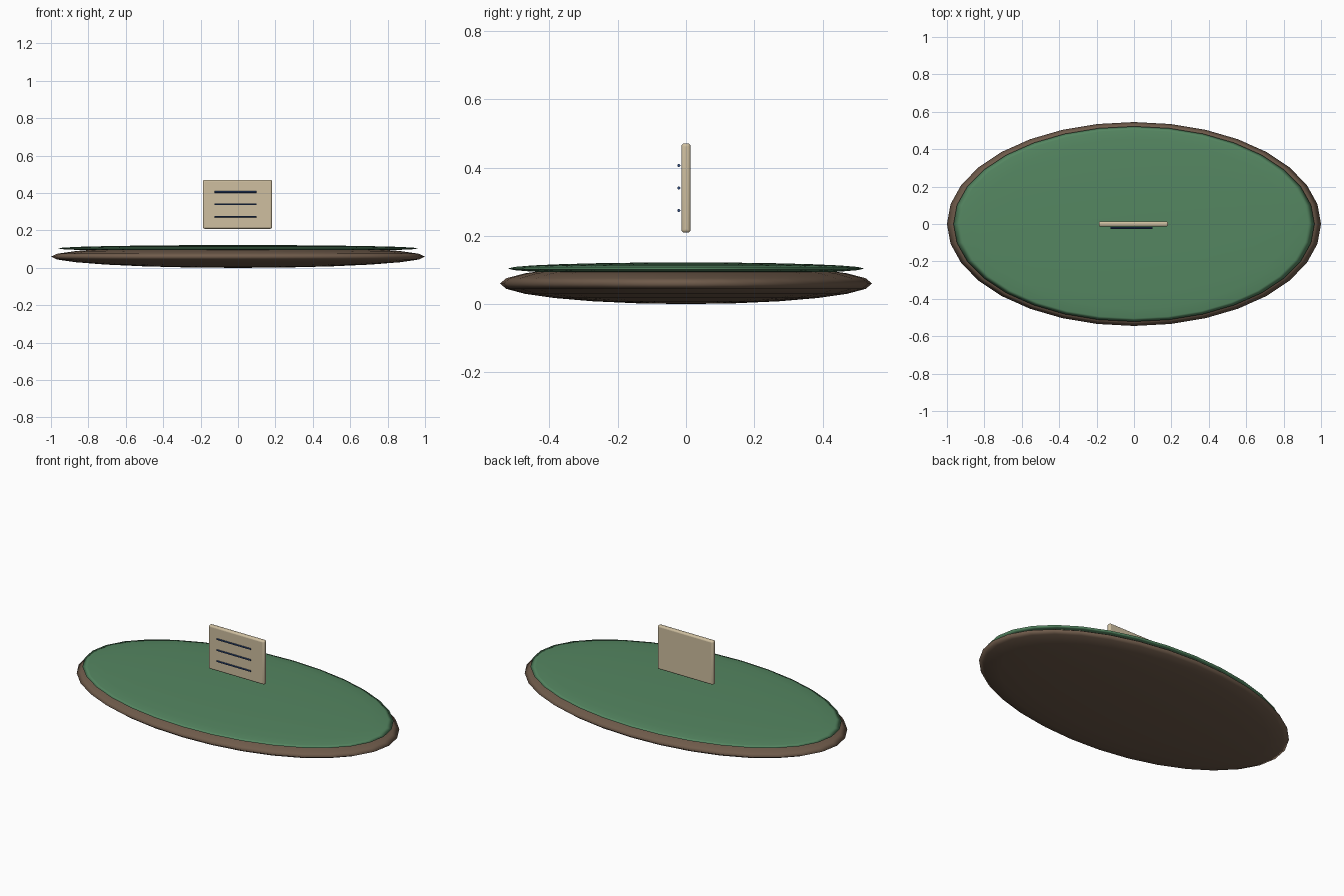
import bpy, math

if "Cube" in bpy.data.objects:
    bpy.data.objects.remove(bpy.data.objects["Cube"])


def colour(name, rgb):
    m = bpy.data.materials.new(name)
    m.diffuse_color = (*rgb, 1)
    m.use_nodes = True
    m.node_tree.nodes["Principled BSDF"].inputs["Base Color"].default_value = m.diffuse_color
    return m


soil = colour("soil brown", (0.16, 0.105, 0.07))
grass = colour("grass green", (0.09, 0.24, 0.12))
cream = colour("board cream", (0.62, 0.52, 0.35))
ink = colour("ink blue", (0.03, 0.07, 0.2))


def finish(name, mat):
    ob = bpy.context.object
    ob.name = name
    ob.data.materials.append(mat)
    return ob


def disc(name, z, size, mat):
    # flattened smooth ellipsoid
    bpy.ops.mesh.primitive_uv_sphere_add(segments=32, ring_count=12, radius=1,
                                         location=(0, 0, z))
    bpy.context.object.scale = size
    bpy.ops.object.transform_apply(location=False, rotation=False, scale=True)
    bpy.ops.object.shade_smooth()
    return finish(name, mat)


# island base and turf
disc("soil_base", 0.06, (1.0, 0.545, 0.06), soil)
disc("grass_top", 0.104, (0.965, 0.522, 0.018), grass)

# floating board with rounded edges
bpy.ops.mesh.primitive_cube_add(size=1, location=(-0.003, 0, 0.34))
bpy.context.object.scale = (0.37, 0.027, 0.262)
bpy.ops.object.transform_apply(location=False, rotation=False, scale=True)
board = finish("board", cream)
bevel = board.modifiers.new("rounded edges", 'BEVEL')
bevel.width = 0.009
bevel.segments = 3
bpy.ops.object.shade_smooth_by_angle()

# written lines hovering just in front of the board
for i in range(3):
    bpy.ops.mesh.primitive_cylinder_add(vertices=8, radius=0.0045, depth=0.225,
                                        location=(-0.013, -0.021, 0.406 - 0.066 * i),
                                        rotation=(0, math.pi / 2, 0))
    finish(f"text_line_{i + 1}", ink)
    bpy.ops.object.shade_smooth_by_angle()
